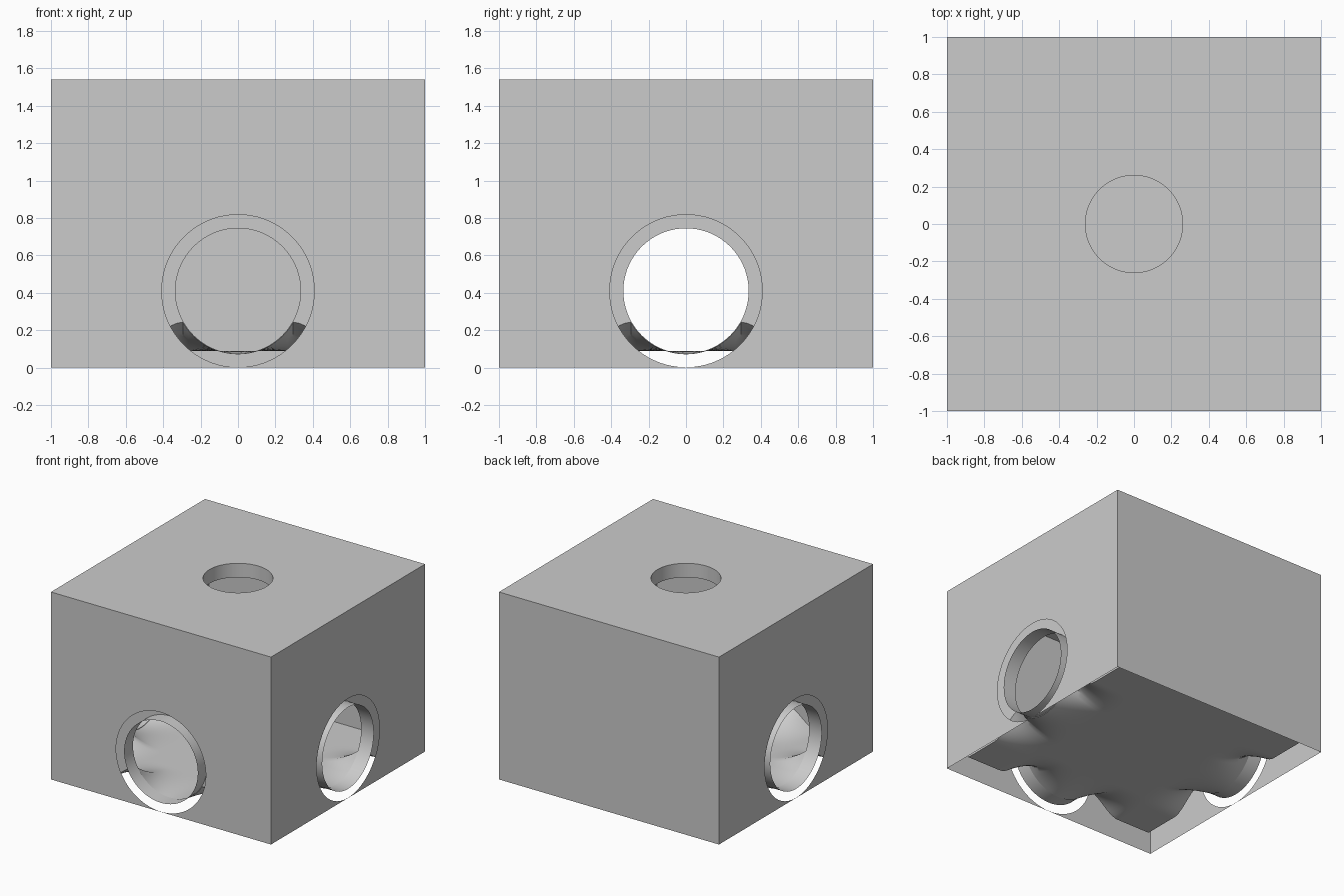
import bpy, bmesh, math
from mathutils import Matrix, Vector

cube = bpy.data.objects.get("Cube")
if cube:
    bpy.data.objects.remove(cube, do_unlink=True)

HEIGHT, WALL, FLOOR = 1.54, 0.115, 0.09
INNER, CEILING = 1 - WALL, HEIGHT - WALL
PIPE_Z, PIPE_R, OPENING_R, NECK_R = 0.41, 0.335, 0.408, 0.26
CREST, SPREAD, REACH, STEPS = 0.295, 0.58, 0.4, 60
PIPED = (0, 1, 3)          # quarter turns of the front, +x and -x sides

grey = bpy.data.materials.new("concrete_grey")
grey.use_nodes = True
grey.diffuse_color = (0.6, 0.6, 0.6, 1)
grey.node_tree.nodes["Principled BSDF"].inputs["Base Color"].default_value = (0.6, 0.6, 0.6, 1)


def finish(name, bm, smooth=False):
    mesh = bpy.data.meshes.new(name)
    for f in bm.faces:
        f.smooth = smooth
    bm.to_mesh(mesh)
    bm.free()
    mesh.materials.append(grey)
    if smooth:
        mesh.set_sharp_from_angle(angle=math.radians(40))
    obj = bpy.data.objects.new(name, mesh)
    bpy.context.collection.objects.link(obj)


def turn(k):
    return Matrix.Rotation(k * math.pi / 2, 3, 'Z')


def wall_circle(r, depth, n=72):
    return [Vector((r * math.sin(a), -depth, PIPE_Z - r * math.cos(a)))
            for a in (2 * math.pi * i / n for i in range(n))]


def flat_circle(r, z, n=72):
    return [Vector((r * math.cos(a), r * math.sin(a), z))
            for a in (2 * math.pi * i / n for i in range(n))]


def square(s, z):
    return [Vector((x, y, z)) for x, y in ((-s, -s), (s, -s), (s, s), (-s, s))]


def panel(bm, loops, normal):
    """Flat face bounded by an outline and an optional hole."""
    edges = []
    for loop in loops:
        vs = [bm.verts.new(p) for p in loop]
        edges += [bm.edges.new((vs[i - 1], vs[i])) for i in range(len(vs))]
    geom = bmesh.ops.triangle_fill(bm, use_beauty=True, edges=edges, normal=normal)["geom"]
    for f in geom:
        if isinstance(f, bmesh.types.BMFace):
            f.normal_update()
            if f.normal.dot(normal) < 0:
                f.normal_flip()


def tube(name, ring_a, ring_b):
    bm = bmesh.new()
    a = [bm.verts.new(p) for p in ring_a]
    b = [bm.verts.new(p) for p in ring_b]
    for i in range(len(a)):
        bm.faces.new((a[i - 1], a[i], b[i], b[i - 1]))
    finish(name, bm, True)


def lip(t):
    """Height along a piped wall: hugs the pipe, then falls back to the floor."""
    t = abs(t)
    r = PIPE_R + 0.004
    if t <= CREST:
        return PIPE_Z - math.sqrt(r * r - t * t) - FLOOR
    u = min(1, (t - CREST) / (SPREAD - CREST))
    return lip(CREST) * (1 - u) ** 2 * (1 + 2 * u)


def floor_z(x, y):
    z = FLOOR
    for k in PIPED:
        p = turn(-k) @ Vector((x, y, 0))
        s = (p.y + INNER) / REACH
        if s < 1:
            z += lip(p.x) * (1 - s) ** 2
    return z


# Outer casing, open underneath, with pipe openings on three sides
bm = bmesh.new()
for k in range(4):
    m = turn(k)
    loops = [[Vector((-1, -1, 0)), Vector((1, -1, 0)),
              Vector((1, -1, HEIGHT)), Vector((-1, -1, HEIGHT))]]
    if k in PIPED:
        loops.append(wall_circle(OPENING_R, 1))
    panel(bm, [[m @ p for p in loop] for loop in loops], m @ Vector((0, -1, 0)))
panel(bm, [square(1, HEIGHT), flat_circle(NECK_R, HEIGHT)], Vector((0, 0, 1)))
finish("outer_casing", bm)

# Inner chamber walls and ceiling; the walls end on the floor edge
ticks = [INNER * (2 * i / STEPS - 1) for i in range(STEPS + 1)]
bm = bmesh.new()
for k in range(4):
    m = turn(k)
    outline = [m @ Vector((t, -INNER, 0)) for t in ticks]
    for p in outline:
        p.z = floor_z(p.x, p.y)
    outline += [m @ Vector((s * INNER, -INNER, CEILING)) for s in (1, -1)]
    loops = [outline]
    if k in PIPED:
        loops.append([m @ p for p in wall_circle(PIPE_R, INNER)])
    panel(bm, loops, m @ Vector((0, 1, 0)))
panel(bm, [square(INNER, CEILING), flat_circle(NECK_R, CEILING)], Vector((0, 0, -1)))
finish("inner_chamber", bm)

# Chamber floor with raised lips beside each pipe
bm = bmesh.new()
grid = [[bm.verts.new((x, y, floor_z(x, y))) for x in ticks] for y in ticks]
for j in range(STEPS):
    for i in range(STEPS):
        bm.faces.new((grid[j][i], grid[j][i + 1], grid[j + 1][i + 1], grid[j + 1][i]))
finish("chamber_floor", bm, True)

# Pipe collars and the top access neck
for k, side in zip(PIPED, ("front", "left", "right")):
    m = turn(k)
    tube(side + "_pipe_collar", [m @ p for p in wall_circle(PIPE_R, INNER)],
         [m @ p for p in wall_circle(PIPE_R, 1)])
tube("access_neck", flat_circle(NECK_R, HEIGHT), flat_circle(NECK_R, CEILING))
